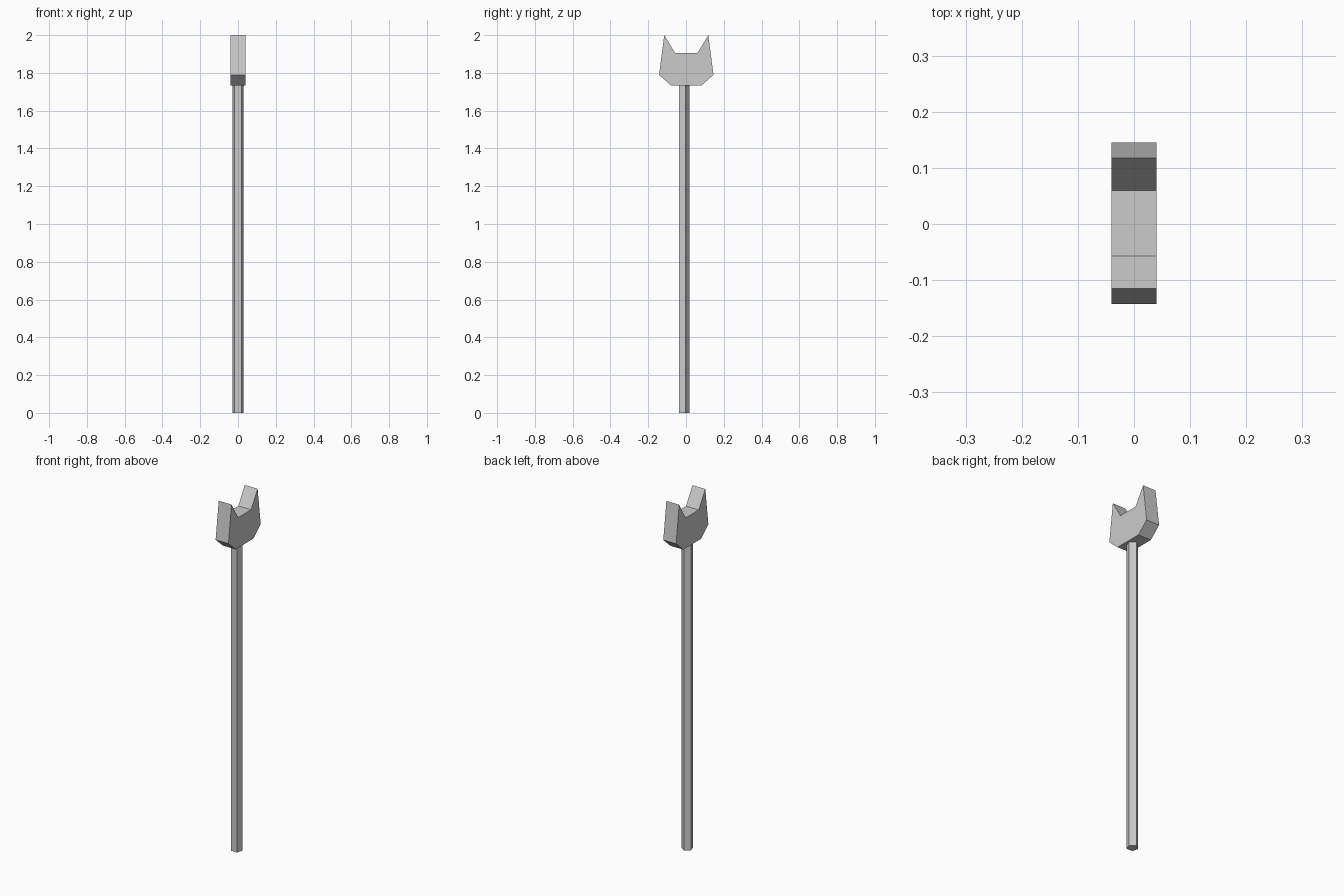
import bpy, bmesh, math
from mathutils import Vector

if "Cube" in bpy.data.objects:
    bpy.data.objects.remove(bpy.data.objects["Cube"])


def prism(name, profile, sweep):
    """Extrude a closed planar profile along a vector into a capped solid."""
    sweep = Vector(sweep)
    bm = bmesh.new()
    face = bm.faces.new([bm.verts.new(p) for p in profile])
    new = bmesh.ops.extrude_face_region(bm, geom=[face], use_keep_orig=True)["geom"]
    bmesh.ops.translate(bm, vec=sweep,
                        verts=[g for g in new if isinstance(g, bmesh.types.BMVert)])
    bmesh.ops.recalc_face_normals(bm, faces=bm.faces)
    mesh = bpy.data.meshes.new(name)
    bm.to_mesh(mesh)
    bm.free()
    obj = bpy.data.objects.new(name, mesh)
    bpy.context.collection.objects.link(obj)
    return obj


# Five-sided shaft, one corner pointing to the back
radius, centre_y, head_base = 0.0305, -0.0115, 1.733
angles = [math.pi / 2 + i * math.tau / 5 for i in range(5)]
prism("shaft",
      [(radius * math.cos(a), centre_y + radius * math.sin(a), 0) for a in angles],
      (0, 0, head_base))

# Forked head: half outline (y, z) mirrored across the middle
half_width, mid_y = 0.04, 0.0015
half = [(0.08, head_base), (0.144, 1.79), (0.1165, 2.0), (0.0585, 1.904)]
outline = half + [(-y, z) for y, z in reversed(half)]
prism("forked_head",
      [(-half_width, y + mid_y, z) for y, z in outline],
      (2 * half_width, 0, 0))
